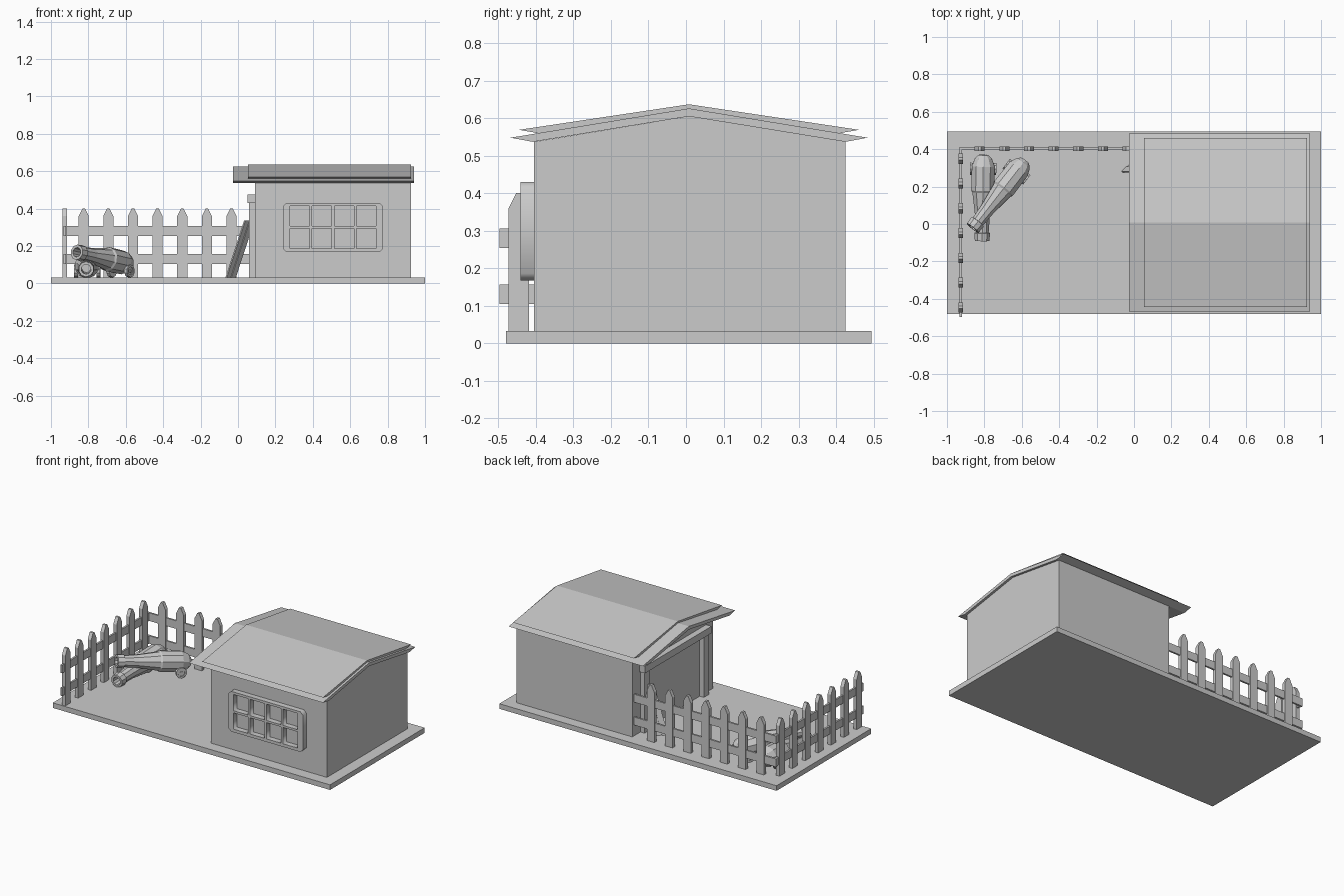
import bpy, bmesh, math
from mathutils import Vector, Matrix

if "Cube" in bpy.data.objects:
    bpy.data.objects.remove(bpy.data.objects["Cube"])


def finish(name, bm):
    bmesh.ops.recalc_face_normals(bm, faces=bm.faces[:])
    me = bpy.data.meshes.new(name)
    bm.to_mesh(me)
    bm.free()
    ob = bpy.data.objects.new(name, me)
    bpy.context.collection.objects.link(ob)
    return ob


def prism(name, pts, vec):
    """Extrude a planar outline of 3D points along vec."""
    bm = bmesh.new()
    f = bm.faces.new([bm.verts.new(p) for p in pts])
    r = bmesh.ops.extrude_face_region(bm, geom=[f])
    bmesh.ops.translate(bm, vec=vec, verts=[v for v in r['geom'] if isinstance(v, bmesh.types.BMVert)])
    return finish(name, bm)


def box(name, x0, x1, y0, y1, z0, z1):
    return prism(name, [(x0, y0, z0), (x1, y0, z0), (x1, y1, z0), (x0, y1, z0)], (0, 0, z1 - z0))


def lathe(name, profile, start, end, sides):
    """Revolve (distance, radius) points around the axis start-end."""
    start, end = Vector(start), Vector(end)
    rot = (end - start).to_track_quat('Z', 'Y')
    bm = bmesh.new()
    rings = []
    for d, r in profile:
        ring = []
        for i in range(sides):
            a = 2 * math.pi * (i + .5) / sides
            ring.append(bm.verts.new(start + rot @ Vector((r * math.cos(a), r * math.sin(a), d))))
        rings.append(ring)
    for a, b in zip(rings, rings[1:]):
        for i in range(sides):
            j = (i + 1) % sides
            bm.faces.new((a[i], a[j], b[j], b[i]))
    bm.faces.new(rings[0])
    bm.faces.new(rings[-1])
    return finish(name, bm)


# Ground slab
G = 0.033
box("ground_slab", -1, 1, -0.48, 0.495, 0, G)

# House body with gable ends
prism("house_walls", [(0.09, y, z) for y, z in
      [(-0.405, G), (0.425, G), (0.425, 0.537), (0.008, 0.605), (-0.405, 0.537)]], (0.835, 0, 0))

# Two stacked roof layers with undercut eaves
prism("roof_lower", [(-0.027, y, z) for y, z in
      [(-0.468, 0.548), (0.008, 0.626), (0.484, 0.548), (0.425, 0.537), (0.008, 0.605), (-0.408, 0.537)]],
      (0.967, 0, 0))
prism("roof_upper", [(0.053, y, z) for y, z in
      [(-0.445, 0.569), (0.008, 0.637), (0.461, 0.569), (0.41, 0.56), (0.008, 0.626), (-0.394, 0.56)]],
      (0.872, 0, 0))

# Door frame on the left wall
for y in (-0.305, 0.305):
    box("door_post", 0.06, 0.092, y - 0.017, y + 0.035, G, 0.43)
box("door_lintel", 0.05, 0.092, -0.335, 0.352, 0.43, 0.475)


# Window frame: filled outline with eight pane holes
def rect(x0, x1, z0, z1, c=0.0):
    if not c:
        return [(x0, z0), (x1, z0), (x1, z1), (x0, z1)]
    return [(x0 + c, z0), (x1 - c, z0), (x1, z0 + c), (x1, z1 - c),
            (x1 - c, z1), (x0 + c, z1), (x0, z1 - c), (x0, z0 + c)]


loops = [rect(0.24, 0.776, 0.168, 0.43, 0.018)]
for i in range(4):
    for j in range(2):
        x, z = 0.277 + i * 0.119, 0.188 + j * 0.12
        loops.append(rect(x, x + 0.104, z, z + 0.106))
cu = bpy.data.curves.new("window_frame", 'CURVE')
cu.dimensions = '2D'
cu.fill_mode = 'BOTH'
cu.extrude = 0.018
for pts in loops:
    s = cu.splines.new('POLY')
    s.points.add(len(pts) - 1)
    for p, (x, z) in zip(s.points, pts):
        p.co = (x, z, 0, 1)
    s.use_cyclic_u = True
win = bpy.data.objects.new("window_frame", cu)
bpy.context.collection.objects.link(win)
win.rotation_euler = (math.pi / 2, 0, 0)
win.location = (0, -0.423, 0)
bpy.ops.object.select_all(action='DESELECT')
win.select_set(True)
bpy.context.view_layer.objects.active = win
bpy.ops.object.convert(target='MESH')

# Picket fence along the back and the left side
PICKET = [(-0.027, G), (0.027, G), (0.027, 0.36), (0.007, 0.4), (-0.007, 0.4), (-0.027, 0.36)]
for i in range(7):
    cx = -0.825 + i * 0.1317
    prism("back_picket", [(cx + u, 0.391, z) for u, z in PICKET], (0, 0.024, 0))
    cy = -0.446 + i * 0.1325
    prism("side_picket", [(-0.938, cy + u, z) for u, z in PICKET], (0.024, 0, 0))
for z in (0.105, 0.254):
    box("back_rail", -0.935, 0.1, 0.397, 0.409, z, z + 0.052)
    box("side_rail", -0.932, -0.92, -0.497, 0.409, z, z + 0.052)

# Two cannon barrels, each with a pair of small wheels at the breech
BARREL = [(0.1, 0.024), (0, 0.026), (0, 0.041), (0.042, 0.044), (0.044, 0.036), (0.13, 0.041),
          (0.26, 0.059), (0.27, 0.066), (0.40, 0.064), (0.44, 0.048), (0.46, 0.028)]
for muzzle, tail in [((-0.812, -0.09, 0.076), (-0.805, 0.37, 0.105)),
                     ((-0.862, -0.022, 0.167), (-0.585, 0.335, 0.105))]:
    m, t = Vector(muzzle), Vector(tail)
    lathe("cannon_barrel", BARREL, m, t, 10)
    d = (t - m).normalized()
    side = d.cross(Vector((0, 0, 1))).normalized()
    hub = m + d * 0.385
    hub.z = G + 0.034
    for s in (-1, 1):
        lathe("cannon_wheel", [(0, 0.034), (0.02, 0.034), (0.02, 0.022), (0.015, 0.022)],
              hub + side * s * 0.05, hub + side * s * 0.072, 10)
    lathe("cannon_axle", [(0, 0.01), (0.14, 0.01)], hub - side * 0.07, hub + side * 0.07, 6)

# Slats leaning against the house wall
for x, y in ((-0.055, 0.295), (-0.03, 0.315)):
    prism("leaning_slat", [(x - 0.012, y - 0.014, G), (x + 0.012, y + 0.012, G),
                           (x + 0.019, y + 0.006, G), (x - 0.005, y - 0.020, G)], (0.1, 0.0, 0.305))
